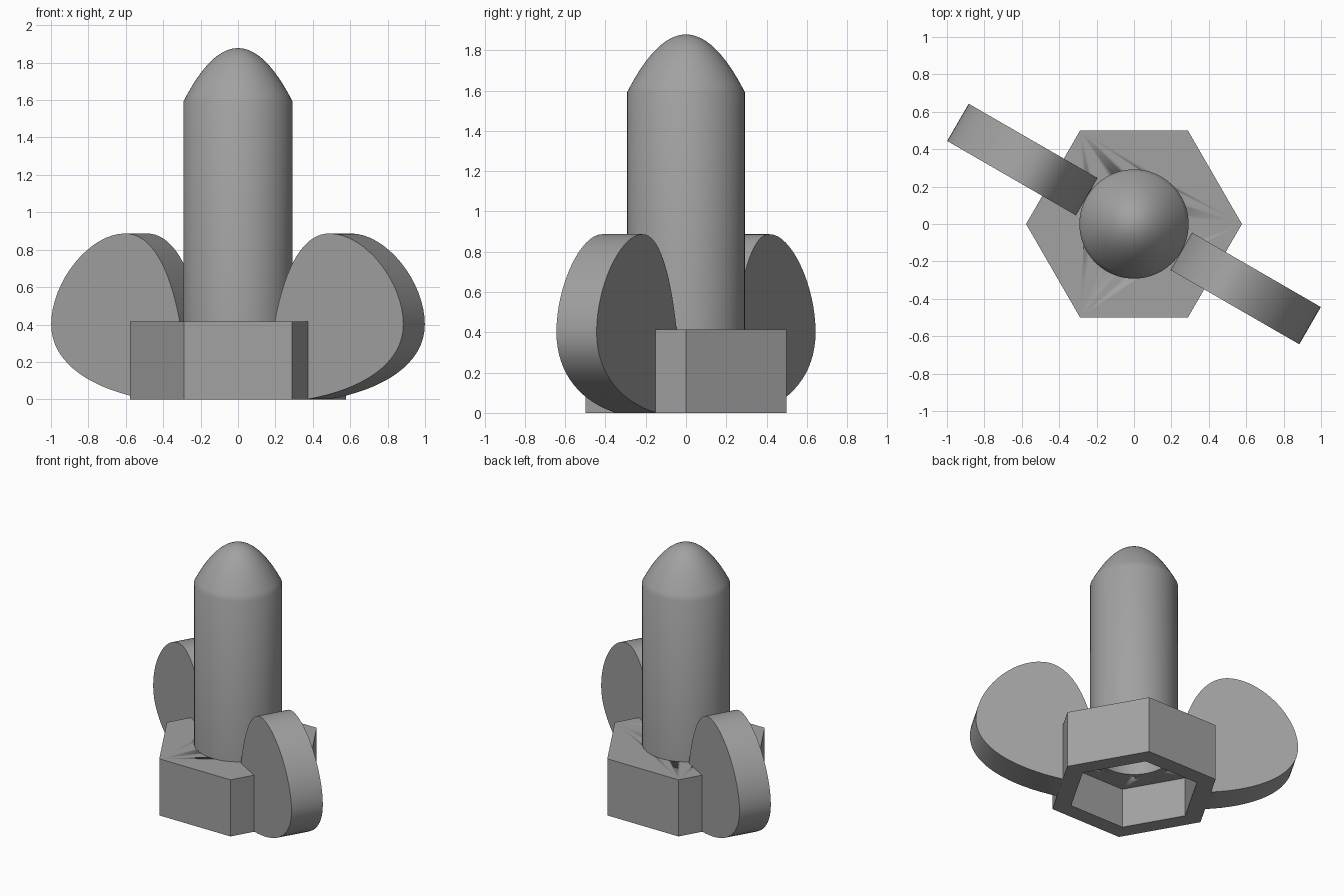
import bpy, bmesh, math
from mathutils import Vector, Matrix

if "Cube" in bpy.data.objects:
    bpy.data.objects.remove(bpy.data.objects["Cube"])

GREY = bpy.data.materials.new("mid grey")
GREY.diffuse_color = (0.36, 0.36, 0.36, 1)
GREY.use_nodes = True
GREY.node_tree.nodes["Principled BSDF"].inputs["Base Color"].default_value = GREY.diffuse_color


def finish(name, bm, angle=30):
    bmesh.ops.recalc_face_normals(bm, faces=bm.faces)
    me = bpy.data.meshes.new(name)
    bm.to_mesh(me)
    bm.free()
    me.materials.append(GREY)
    ob = bpy.data.objects.new(name, me)
    bpy.context.collection.objects.link(ob)
    bpy.ops.object.select_all(action='DESELECT')
    ob.select_set(True)
    bpy.context.view_layer.objects.active = ob
    bpy.ops.object.shade_smooth_by_angle(angle=math.radians(angle))
    return ob


def prism(name, sides, radius, z0, z1):
    bm = bmesh.new()
    bmesh.ops.create_cone(bm, cap_ends=True, segments=sides, radius1=radius,
                          radius2=radius, depth=z1 - z0)
    # put a corner on the x axis
    first = max(bm.verts, key=lambda v: v.co.x).co
    turn = -math.atan2(first.y, first.x)
    bmesh.ops.rotate(bm, verts=bm.verts, matrix=Matrix.Rotation(turn, 3, 'Z'))
    bmesh.ops.translate(bm, verts=bm.verts, vec=(0, 0, (z0 + z1) / 2))
    return finish(name, bm)


def bezier(a, b, c, d, n=16):
    a, b, c, d = map(Vector, (a, b, c, d))
    pts = []
    for i in range(n):
        t = i / n
        s = 1 - t
        pts.append(a * s**3 + b * 3 * s * s * t + c * 3 * s * t * t + d * t**3)
    return pts


# hexagonal base with a hexagonal recess and a round bore
base = prism("hex_base", 6, 0.577, 0, 0.415)
for cutter in (prism("recess_cutter", 6, 0.444, -0.2, 0.29),
               prism("bore_cutter", 64, 0.265, 0.1, 0.6)):
    mod = base.modifiers.new(cutter.name, 'BOOLEAN')
    mod.operation = 'DIFFERENCE'
    mod.solver = 'EXACT'
    mod.object = cutter
    cutter.hide_render = True
    cutter.hide_viewport = True

# hollow shaft with a rounded nose
outer_r, inner_r = 0.292, 0.24
def nose(r, z, h, n=16):
    return [(r * (1 - i / n), z + h * (1 - (1 - i / n)**2)) for i in range(n + 1)]

profile = [(outer_r, 0.29)] + nose(outer_r, 1.592, 0.286)
profile += nose(inner_r, 1.592, 0.225)[::-1] + [(inner_r, 0.29)]
bm = bmesh.new()
vs = [bm.verts.new((r, 0, z)) for r, z in profile]
es = [bm.edges.new(p) for p in zip(vs, vs[1:])]
es.append(bm.edges.new((vs[-1], vs[0])))
# the two axis points stay unconnected
axis_edge = next(e for e in es if all(v.co.x < 1e-6 for v in e.verts))
es.remove(axis_edge)
bm.edges.remove(axis_edge)
bmesh.ops.spin(bm, geom=vs + es, cent=(0, 0, 0), axis=(0, 0, 1),
               angle=math.tau, steps=64)
bmesh.ops.remove_doubles(bm, verts=bm.verts, dist=1e-4)
finish("shaft", bm)

# two rounded wings on opposite sides of the base
outline = (bezier((0.293, 0.415), (0.36, 0.73), (0.48, 0.887), (0.63, 0.887))
           + bezier((0.63, 0.887), (0.85, 0.887), (1.087, 0.63), (1.087, 0.40))
           + bezier((1.087, 0.40), (1.087, 0.19), (0.83, 0.05), (0.49, 0.0))
           + [Vector(p) for p in ((0.49, 0), (0.44, 0.01), (0.44, 0.34), (0.293, 0.34))])
for name, angle in (("right_wing", -30), ("left_wing", 150)):
    bm = bmesh.new()
    face = bm.faces.new([bm.verts.new((p.x, -0.115, p.y)) for p in outline])
    ext = bmesh.ops.extrude_face_region(bm, geom=[face])
    bmesh.ops.translate(bm, vec=(0, 0.23, 0),
                        verts=[g for g in ext["geom"] if isinstance(g, bmesh.types.BMVert)])
    bmesh.ops.rotate(bm, verts=bm.verts,
                     matrix=Matrix.Rotation(math.radians(angle), 3, 'Z'))
    finish(name, bm)
